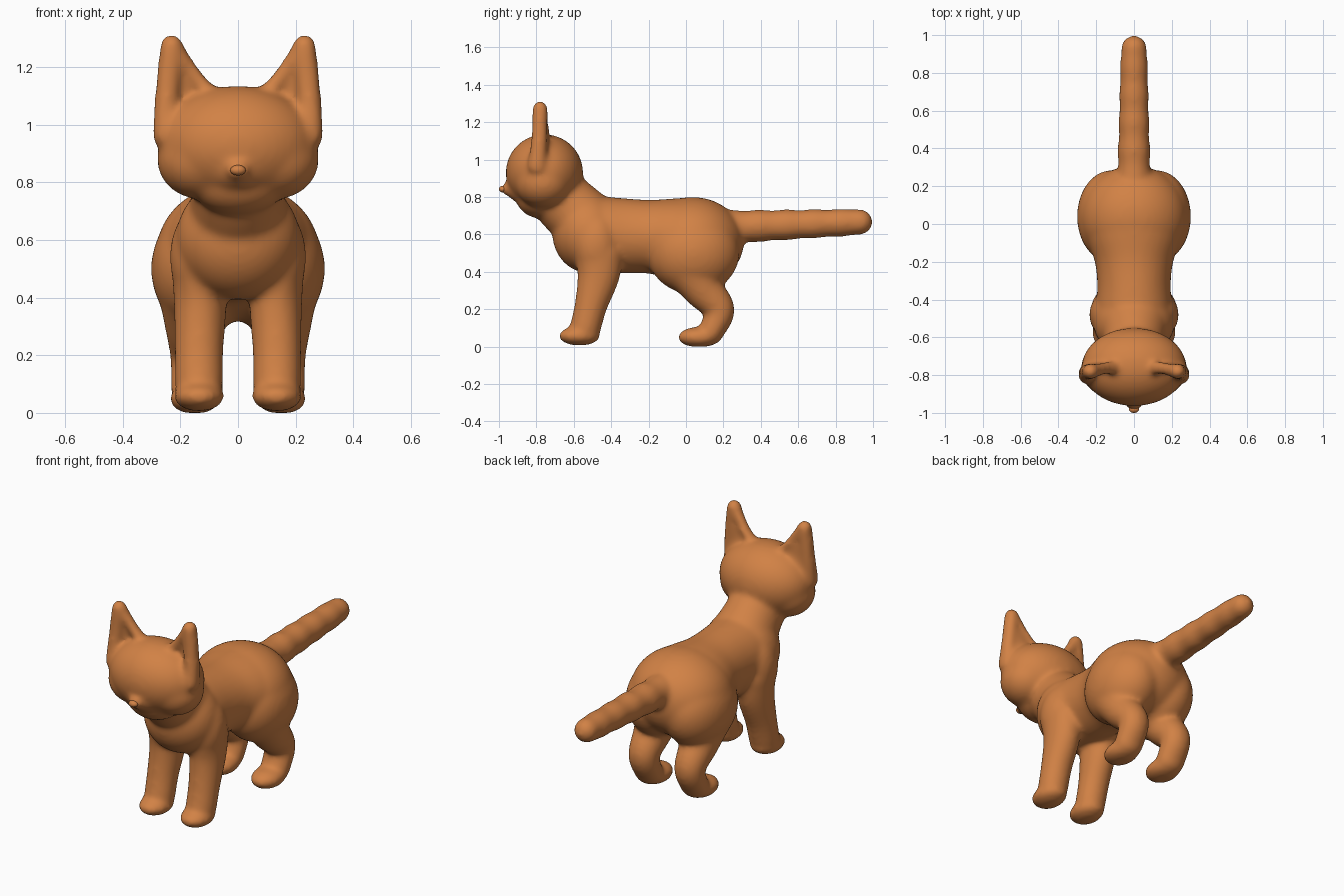
import bpy, bmesh, math
from mathutils import Vector, Matrix

cube = bpy.data.objects.get("Cube")
if cube:
    bpy.data.objects.remove(cube, do_unlink=True)

fur = bpy.data.materials.new("orange_fur")
fur.use_nodes = True
COLOUR = (0.64, 0.222, 0.06, 1)
fur.diffuse_color = COLOUR
fur.node_tree.nodes["Principled BSDF"].inputs["Base Color"].default_value = COLOUR


def ball(bm, centre, radii):
    m = Matrix.Translation(centre) @ Matrix.Diagonal((*radii, 1))
    bmesh.ops.create_uvsphere(bm, u_segments=40, v_segments=24, radius=1, matrix=m)


def spline(points, steps=8):
    """Smooth curve through (x, y, z, width radius, depth radius) points."""
    p = [Vector(q) for q in points]
    p = [p[0] * 2 - p[1]] + p + [p[-1] * 2 - p[-2]]
    out = []
    for a, b, c, d in zip(p, p[1:], p[2:], p[3:]):
        for i in range(steps):
            t = i / steps
            out.append((b * 2 + (c - a) * t + (a * 2 - b * 5 + c * 4 - d) * t**2
                        + (b * 3 - a - c * 3 + d) * t**3) * 0.5)
    return out + [p[-2]]


def limb(bm, points, sides=32):
    """Oval tube along a curve, with rounded ends."""
    path = spline(points)
    pos = [Vector(q[:3]) for q in path]
    rings = []
    for i, q in enumerate(path):
        t = (pos[min(i + 1, len(pos) - 1)] - pos[max(i - 1, 0)]).normalized()
        rings.append((pos[i], t, q[3], q[4]))

    def cap(ring, sign):
        c, t, w, d = ring
        angles = [math.radians(a) for a in (20, 40, 60, 80)]
        return [(c + t * sign * min(w, d) * math.sin(a), t,
                 w * math.cos(a), d * math.cos(a)) for a in angles]

    rings = cap(rings[0], -1)[::-1] + rings + cap(rings[-1], 1)
    loops = []
    for c, t, w, d in rings:
        side = Vector((1, 0, 0))
        side = (side - t * side.dot(t)).normalized()
        up = t.cross(side)
        loops.append([bm.verts.new(c + side * w * math.cos(k * math.tau / sides)
                                   + up * d * math.sin(k * math.tau / sides))
                      for k in range(sides)])
    for a, b in zip(loops, loops[1:]):
        for k in range(sides):
            n = (k + 1) % sides
            bm.faces.new((a[k], a[n], b[n], b[k]))
    bm.faces.new(loops[0][::-1])
    bm.faces.new(loops[-1])


def finish(name, bm):
    bmesh.ops.recalc_face_normals(bm, faces=bm.faces[:])
    mesh = bpy.data.meshes.new(name)
    bm.to_mesh(mesh)
    bm.free()
    mesh.materials.append(fur)
    mesh.shade_smooth()
    ob = bpy.data.objects.new(name, mesh)
    bpy.context.collection.objects.link(ob)
    return ob


bm = bmesh.new()

# Torso, rump, chest and neck
limb(bm, [(0, .04, .57, .275, .23), (0, -.08, .58, .25, .213), (0, -.2, .588, .208, .197),
          (0, -.32, .592, .195, .2), (0, -.45, .6, .2, .203)])
ball(bm, (0, .035, .56), (.283, .275, .24))
ball(bm, (0, -.52, .605), (.215, .195, .212))
limb(bm, [(0, -.5, .64, .19, .17), (0, -.635, .755, .16, .166), (0, -.73, .86, .16, .15)])

# Skull, throat and tapered muzzle
ball(bm, (0, -.757, .93), (.277, .207, .205))
ball(bm, (0, -.775, .8), (.165, .135, .115))
limb(bm, [(0, -.84, .86, .16, .12), (0, -.91, .846, .1, .078), (0, -.955, .842, .042, .036)])

# Tail with soft bumps
tail = []
for i in range(21):
    r = (.09 - .001 * i) * (1 + .035 * math.cos((i - 5.3) * math.tau / 4))
    tail.append((0, .2 + .0365 * i, .638 + .0014 * i, r, r))
limb(bm, tail)

for s in (-1, 1):
    # Cheek
    ball(bm, (s * .128, -.765, .878), (.153, .15, .137))
    # Ear: outer ridge, inner ridge and thin web between them
    limb(bm, [(s * .254, -.797, .96, .043, .052), (s * .246, -.785, 1.1, .043, .044),
              (s * .23, -.78, 1.274, .042, .042)])
    limb(bm, [(s * .09, -.76, 1.1, .032, .037), (s * .15, -.765, 1.17, .027, .034),
              (s * .222, -.778, 1.268, .032, .036)])
    limb(bm, [(s * .17, -.755, 1.02, .085, .022), (s * .19, -.76, 1.13, .055, .022),
              (s * .222, -.77, 1.23, .02, .022)])
    # Front leg: shoulder, shin and paw
    ball(bm, (s * .125, -.48, .54), (.112, .125, .18))
    limb(bm, [(s * .135, -.465, .5, .095, .13), (s * .131, -.468, .38, .092, .114),
              (s * .135, -.508, .22, .085, .088), (s * .135, -.538, .1, .084, .083)])
    ball(bm, (s * .135, -.57, .057), (.088, .112, .052))
    # Hind leg: thigh, hock and paw
    ball(bm, (s * .118, .04, .5), (.184, .246, .22))
    limb(bm, [(s * .15, .01, .45, .135, .16), (s * .15, .09, .31, .106, .11),
              (s * .15, .178, .195, .086, .083), (s * .15, .133, .075, .084, .068)])
    ball(bm, (s * .15, .07, .05), (.088, .114, .056))

# Flatten the soles on the ground
for v in bm.verts:
    v.co.z = max(v.co.z, 0)

# Fuse the parts into one soft skin
body = finish("cat_body", bm)
remesh = body.modifiers.new("fuse", 'REMESH')
remesh.mode = 'VOXEL'
remesh.voxel_size = .012
remesh.use_smooth_shade = True
soften = body.modifiers.new("soften", 'SMOOTH')
soften.factor = .5
soften.iterations = 20

# Nose
bm = bmesh.new()
ball(bm, (0, -.98, .842), (.027, .02, .018))
finish("nose", bm)
